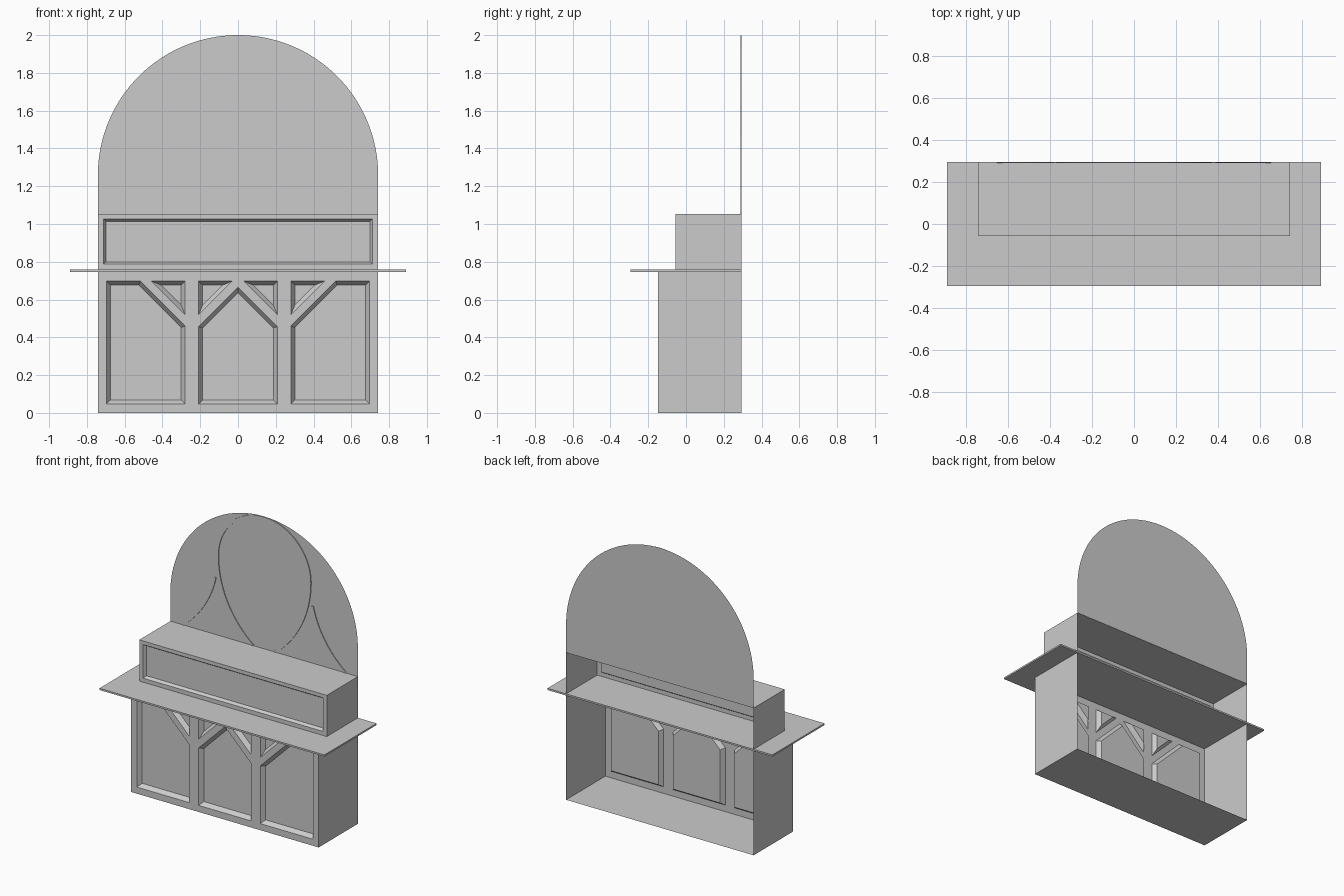
import bpy, bmesh
from math import sin, cos, pi, atan2
from mathutils import Vector

if "Cube" in bpy.data.objects:
    bpy.data.objects.remove(bpy.data.objects["Cube"])

BACK = 0.295   # y of the rear plane


def finish(bm, name):
    bmesh.ops.remove_doubles(bm, verts=bm.verts, dist=1e-5)
    bmesh.ops.recalc_face_normals(bm, faces=bm.faces)
    me = bpy.data.meshes.new(name)
    bm.to_mesh(me)
    bm.free()
    ob = bpy.data.objects.new(name, me)
    bpy.context.collection.objects.link(ob)
    return ob


def flip(pts):
    """Mirror an outline in x, keeping its winding."""
    return [(-x, z) for x, z in reversed(pts)]


def inset(pts, d):
    """Offset a convex counter-clockwise outline inwards."""
    out, n = [], len(pts)
    for i in range(n):
        p, q, r = (Vector(pts[(i + k) % n]) for k in (-1, 0, 1))
        a, b = (q - p).normalized(), (r - q).normalized()
        na, nb = Vector((-a.y, a.x)), Vector((-b.y, b.x))
        out.append(tuple(q + (na + nb) * d / (1 + na.dot(nb))))
    return out


def open_box(name, w, front, z0, z1, panels, rim, depth, caps):
    """Open-backed shell whose front has sunken panels with sloped rims."""
    bm = bmesh.new()

    def loop(pts, y):
        return [bm.verts.new((x, y, z)) for x, z in pts]

    def edges(vs):
        return [bm.edges.new((vs[i - 1], vs[i])) for i in range(len(vs))]

    outline = [(-w, z0), (w, z0), (w, z1), (-w, z1)]
    outer, rear = loop(outline, front), loop(outline, BACK)
    border = edges(outer)
    rims = []
    for p in panels:
        vs = loop(p, front)
        border += edges(vs)
        rims.append((vs, loop(inset(p, rim), front + depth)))
    bmesh.ops.triangle_fill(bm, edges=border, use_beauty=True, normal=(0, -1, 0))
    # sides: 0 bottom, 1 right, 2 top, 3 left
    for i in caps:
        j = (i + 1) % 4
        bm.faces.new((outer[i], outer[j], rear[j], rear[i]))
    for vs, inner in rims:
        for i in range(len(vs)):
            bm.faces.new((vs[i - 1], vs[i], inner[i], inner[i - 1]))
        bm.faces.new(inner)
    return finish(bm, name)


# Lower cabinet: three big panels and four triangular spandrels
side = [(-0.697, 0.047), (-0.28, 0.047), (-0.28, 0.46), (-0.517, 0.697), (-0.697, 0.697)]
middle = [(-0.208, 0.047), (0.208, 0.047), (0.208, 0.457), (0, 0.665), (-0.208, 0.457)]
tri_a = [(-0.28, 0.52), (-0.28, 0.697), (-0.457, 0.697)]
tri_b = [(-0.208, 0.52), (-0.031, 0.697), (-0.208, 0.697)]
panels = [middle] + [q for p in (side, tri_a, tri_b) for q in (p, flip(p))]
open_box("lower_cabinet", 0.742, -0.148, 0, 0.747, panels, 0.021, 0.03, (0, 1, 3))

# Upper box with one long panel
long_panel = [(-0.712, 0.787), (0.712, 0.787), (0.712, 1.027), (-0.712, 1.027)]
open_box("upper_box", 0.742, -0.056, 0.757, 1.053, [long_panel], 0.013, 0.02, (1, 2, 3))

# Counter top
bm = bmesh.new()
bmesh.ops.create_cube(bm, size=1)
for v in bm.verts:
    v.co = (v.co.x * 1.78, v.co.y * 2 * BACK, 0.752 + v.co.z * 0.012)
finish(bm, "counter_top")

# Arched back board
bm = bmesh.new()
R, spring = 0.742, 1.258
pts = [(-R, 1.053), (R, 1.053)]
pts += [(R * cos(pi * i / 64), spring + R * sin(pi * i / 64)) for i in range(65)]
bm.faces.new([bm.verts.new((x, BACK, z)) for x, z in pts])
finish(bm, "arched_back_board")


def moulding(name, path, half=0.0075, thick=0.006):
    """Flat raised strip following a path on the back board."""
    bm = bmesh.new()
    rows = []
    for i, p in enumerate(path):
        a, b = Vector(path[max(i - 1, 0)]), Vector(path[min(i + 1, len(path) - 1)])
        t = (b - a).normalized()
        n = Vector((-t.y, t.x)) * half
        l, r = Vector(p) + n, Vector(p) - n
        rows.append([bm.verts.new((q.x, y, q.y)) for q, y in
                     ((l, BACK), (l, BACK - thick), (r, BACK - thick), (r, BACK))])
    for a, b in zip(rows, rows[1:]):
        for k in range(4):
            bm.faces.new((a[k], a[k - 1], b[k - 1], b[k]))
    bm.faces.new(rows[0])
    bm.faces.new(rows[-1])
    return finish(bm, name)


# Mouldings: central loop, plus arcs sweeping out to either side
cx, cz, sweep = 0.366, 1.625, 0.72
end = atan2(cz - 1.055, sweep - 0.28)
curl = [(cx - sweep + sweep * cos(end * i / 24), cz - sweep * sin(end * i / 24))
        for i in range(25)]
cap = [(cx * cos(pi * i / 48), cz + cx * sin(pi * i / 48)) for i in range(1, 48)]
moulding("loop_moulding", curl[::-1] + cap + [(-x, z) for x, z in curl])
outward = [(2 * cx - x, z) for x, z in curl[6:]]
moulding("side_moulding_right", outward)
moulding("side_moulding_left", [(-x, z) for x, z in outward])
